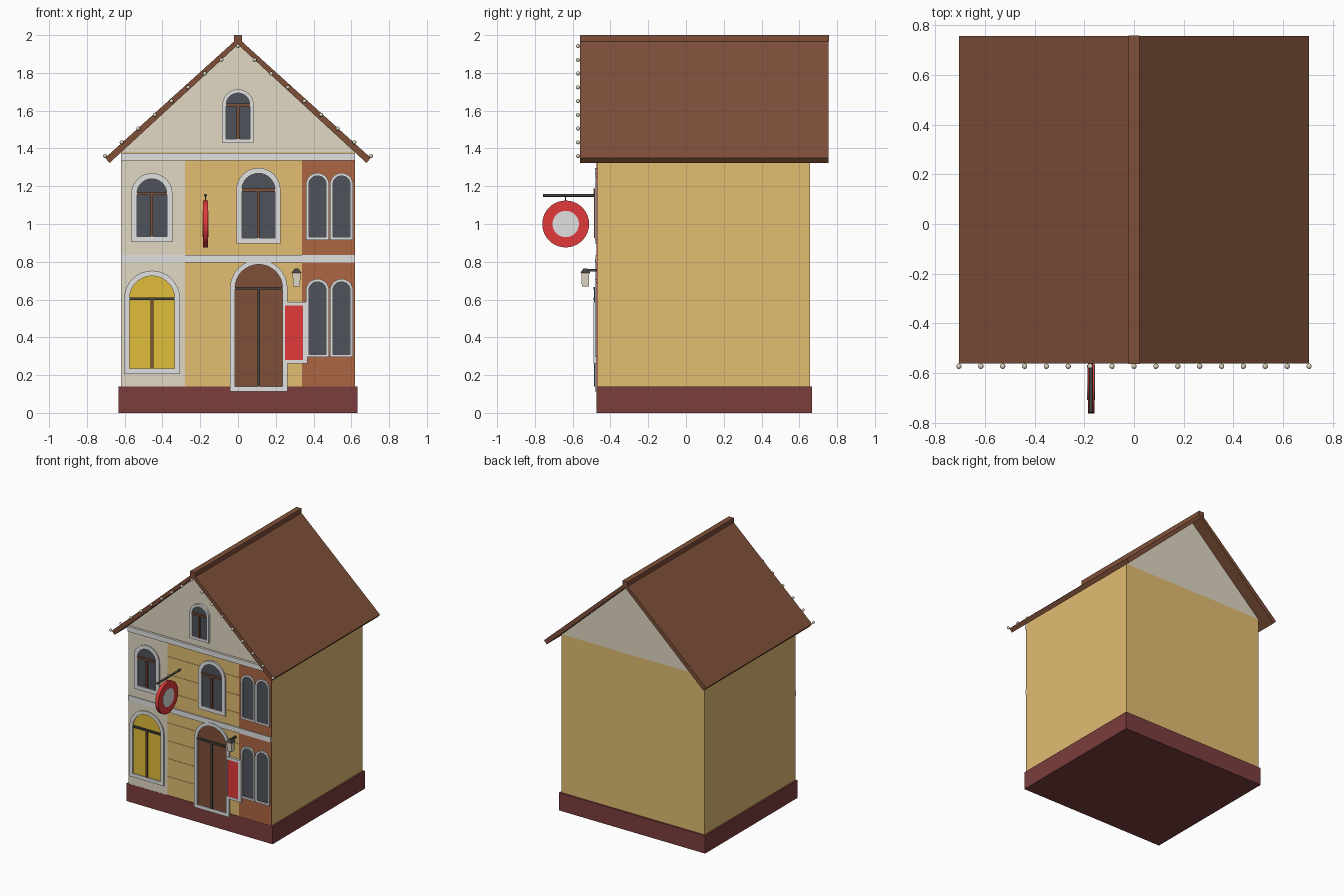
import bpy, bmesh, math
from mathutils import Matrix, Vector

if "Cube" in bpy.data.objects:
    bpy.data.objects.remove(bpy.data.objects["Cube"], do_unlink=True)


# Materials
def material(name, hex_code):
    srgb = [int(hex_code[i:i + 2], 16) / 255 for i in (0, 2, 4)]
    rgba = [c / 12.92 if c < 0.04 else ((c + 0.055) / 1.055) ** 2.4 for c in srgb] + [1]
    m = bpy.data.materials.new(name)
    m.use_nodes = True
    m.diffuse_color = rgba
    m.node_tree.nodes["Principled BSDF"].inputs["Base Color"].default_value = rgba
    return m


YELLOW = material("yellow_plaster", "e2bd72")
CREAM = material("cream_plaster", "e1d8c4")
BRICK = material("brick_orange", "ae6644")
MAROON = material("maroon_base", "7c3d3d")
BROWN = material("brown_wood", "7e5039")
WHITE = material("white_trim", "e1e1e1")
GLASS = material("dark_glass", "4e535b")
METAL = material("dark_metal", "46423f")
RED = material("red_paint", "e13a3a")
GOLD = material("golden_glass", "e1bd3a")


# Mesh helpers
def finish(name, bm, mat, smooth=False):
    bmesh.ops.recalc_face_normals(bm, faces=bm.faces)
    mesh = bpy.data.meshes.new(name)
    bm.to_mesh(mesh)
    bm.free()
    mesh.materials.append(mat)
    for p in mesh.polygons:
        p.use_smooth = smooth
    obj = bpy.data.objects.new(name, mesh)
    bpy.context.collection.objects.link(obj)
    return obj


def plate(name, points, y0, y1, mat):
    """Extrude an x-z outline from y0 to y1."""
    bm = bmesh.new()
    face = bm.faces.new([bm.verts.new((x, y0, z)) for x, z in points])
    out = bmesh.ops.extrude_face_region(bm, geom=[face])
    new = [v for v in out["geom"] if isinstance(v, bmesh.types.BMVert)]
    bmesh.ops.translate(bm, verts=new, vec=(0, y1 - y0, 0))
    return finish(name, bm, mat)


def box(name, x0, x1, y0, y1, z0, z1, mat):
    return plate(name, [(x0, z0), (x1, z0), (x1, z1), (x0, z1)], y0, y1, mat)


def frame(name, outer, inner, y0, y1, mat):
    """Hollow surround between two matching outlines."""
    bm = bmesh.new()
    loops = [[bm.verts.new((x, y, z)) for x, z in pts]
             for pts, y in ((outer, y0), (outer, y1), (inner, y1), (inner, y0))]
    n = len(outer)
    for a in range(4):
        p, q = loops[a], loops[(a + 1) % 4]
        for i in range(n):
            j = (i + 1) % n
            bm.faces.new((p[i], p[j], q[j], q[i]))
    return finish(name, bm, mat)


def cylinder(name, center, radius, length, axis, mat, sides=32, top=None):
    bm = bmesh.new()
    bmesh.ops.create_cone(bm, cap_ends=True, segments=sides, radius1=radius,
                          radius2=radius if top is None else top, depth=length)
    turn = Vector((0, 0, 1)).rotation_difference(Vector(axis)).to_matrix().to_4x4()
    if sides == 4:
        turn = turn @ Matrix.Rotation(math.pi / 4, 4, "Z")
    bmesh.ops.transform(bm, matrix=Matrix.Translation(center) @ turn, verts=bm.verts)
    return finish(name, bm, mat)


def arch(cx, half, z0, spring, grow=0.0):
    r, steps = half + grow, 16
    curve = [(cx + r * math.cos(math.pi * i / steps), spring + r * math.sin(math.pi * i / steps))
             for i in range(steps + 1)]
    return [(cx - r, z0 - grow), (cx + r, z0 - grow)] + curve


WALL = -0.465  # front wall plane
FACE = -0.471  # front of the facade panels


def arched_opening(name, cx, half, z0, spring, border, fill, bar=None, cross=None):
    """Arched pane with a raised surround and optional mullion and transom."""
    pane = arch(cx, half, z0, spring)
    plate(name + "_pane", pane, WALL, FACE - 0.004, fill)
    frame(name + "_surround", arch(cx, half, z0, spring, border), pane, WALL, -0.483, WHITE)
    if bar:
        box(name + "_mullion", cx - 0.007, cx + 0.007, FACE, -0.486, z0, spring, bar)
        box(name + "_transom", cx - half, cx + half, FACE, -0.489,
            spring - 0.007, spring + 0.007, cross)


# Body, base and gables
box("base", -0.633, 0.633, -0.475, 0.667, 0, 0.14, MAROON)
box("body", -0.62, 0.62, WALL, 0.656, 0.14, 1.38, YELLOW)
plate("gable", [(-0.62, 1.38), (0.62, 1.38), (0, 1.955)], WALL, 0.656, CREAM)

# Facade sections
box("cream_section", -0.62, -0.28, WALL, FACE - 0.003, 0.14, 1.335, CREAM)
box("yellow_section", -0.28, 0.34, WALL, FACE, 0.14, 1.335, YELLOW)
box("brick_section", 0.34, 0.62, WALL, FACE - 0.002, 0.14, 1.335, BRICK)
for i, z in enumerate((0.28, 0.42, 0.56, 0.7, 0.94, 1.08, 1.22)):
    box(f"plaster_course_{i}", -0.28, 0.34, WALL, FACE - 0.003, z, z + 0.008, YELLOW)

# Horizontal trim
box("floor_band", -0.62, 0.62, WALL, -0.48, 0.795, 0.836, WHITE)
box("cornice", -0.62, 0.62, WALL, -0.482, 1.337, 1.377, WHITE)

# Door and windows
arched_opening("door", 0.11, 0.126, 0.14, 0.66, 0.026, BROWN, METAL, METAL)
arched_opening("shop_window", -0.455, 0.12, 0.235, 0.605, 0.028, GOLD, BROWN, METAL)
arched_opening("middle_window", 0.108, 0.088, 0.925, 1.18, 0.029, GLASS, BROWN, BROWN)
arched_opening("left_window", -0.456, 0.079, 0.935, 1.16, 0.03, GLASS, BROWN, BROWN)
arched_opening("gable_window", 0, 0.063, 1.45, 1.63, 0.02, GLASS, BROWN, BROWN)
for side, cx in (("inner", 0.421), ("outer", 0.548)):
    arched_opening(f"{side}_lower_window", cx, 0.046, 0.31, 0.648, 0.015, GLASS)
    arched_opening(f"{side}_upper_window", cx, 0.046, 0.93, 1.209, 0.015, GLASS)

# Notice board beside the door
def rectangle(cx, cz, w, h):
    return [(cx - w, cz - h), (cx + w, cz - h), (cx + w, cz + h), (cx - w, cz + h)]


board = rectangle(0.296, 0.424, 0.048, 0.144)
plate("notice_board", board, WALL, -0.487, RED)
frame("notice_board_frame", rectangle(0.303, 0.424, 0.064, 0.163), board, WALL, -0.49, WHITE)

# Roof and ridge cap
plate("roof", [(0, 1.985), (0.703, 1.35), (0.68, 1.323), (0, 1.95),
               (-0.68, 1.323), (-0.703, 1.35)], -0.56, 0.755, BROWN)
box("ridge_cap", -0.022, 0.022, -0.562, 0.757, 1.965, 2.0, BROWN)

# String of bulbs along the front roof edge
for i in range(-8, 9):
    bm = bmesh.new()
    bmesh.ops.create_icosphere(bm, subdivisions=2, radius=0.011)
    bmesh.ops.translate(bm, verts=bm.verts, vec=(i * 0.088, -0.572, 1.942 - abs(i) * 0.0728))
    finish(f"roof_bulb_{i + 8}", bm, CREAM, True)

# Round hanging sign
SIGN_X, SIGN_Y = -0.172, -0.637
cylinder("sign_disc", (SIGN_X, SIGN_Y, 1.0), 0.124, 0.026, (1, 0, 0), RED, 40)
cylinder("sign_center", (SIGN_X, SIGN_Y, 1.0), 0.07, 0.032, (1, 0, 0), WHITE, 40)
cylinder("sign_arm", (SIGN_X, -0.613, 1.152), 0.008, 0.29, (0, 1, 0), METAL, 12)
cylinder("sign_hanger", (SIGN_X, SIGN_Y, 1.135), 0.003, 0.03, (0, 0, 1), METAL, 8)

# Wall lantern
cylinder("lantern_glass", (0.31, -0.533, 0.706), 0.026, 0.074, (0, 0, 1), CREAM, 4, 0.03)
cylinder("lantern_cap", (0.31, -0.533, 0.753), 0.037, 0.024, (0, 0, 1), METAL, 4, 0.014)
box("lantern_arm", 0.303, 0.317, -0.54, WALL, 0.748, 0.762, METAL)
